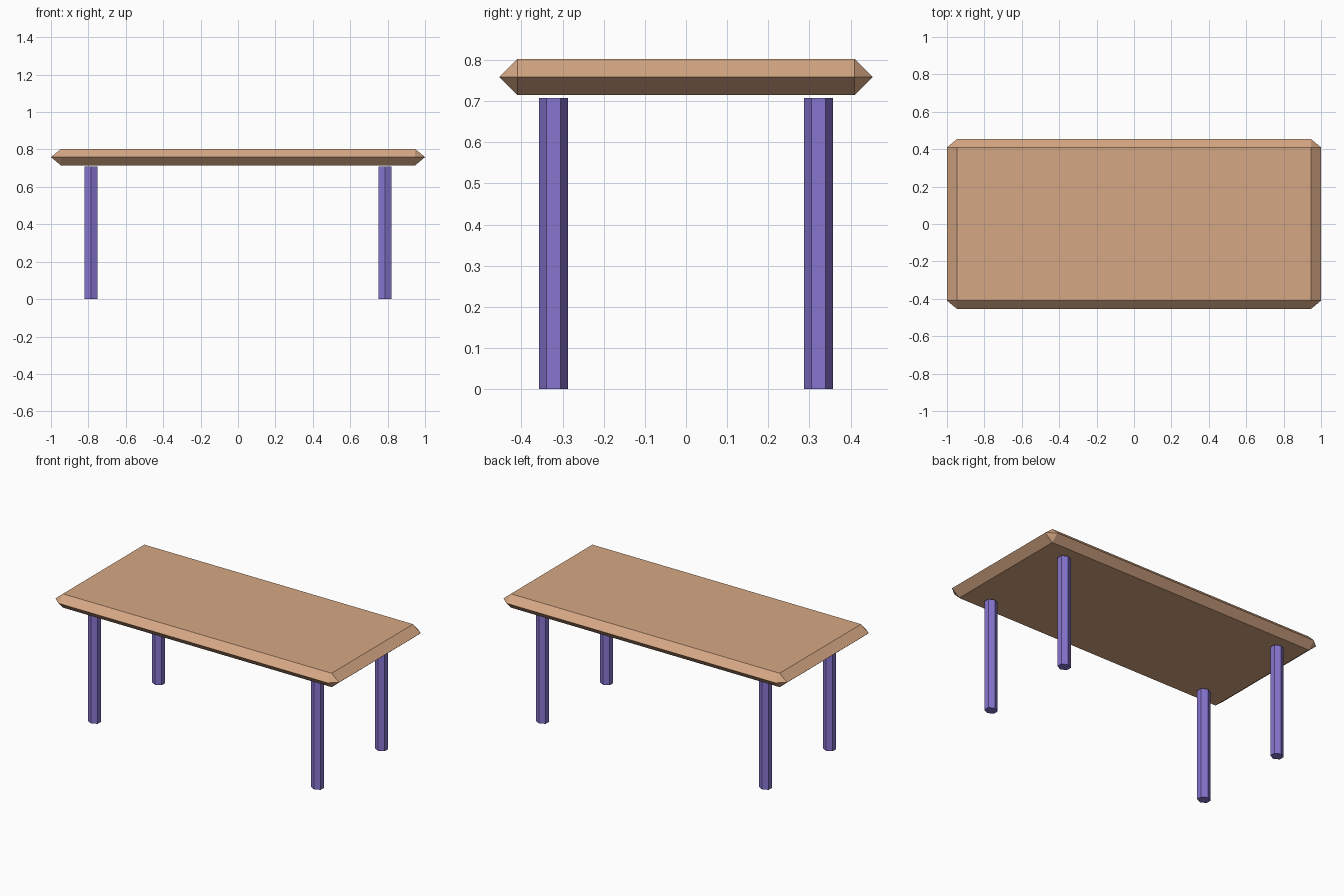
import bpy, bmesh, math
from mathutils import Matrix

if "Cube" in bpy.data.objects:
    bpy.data.objects.remove(bpy.data.objects["Cube"])


def material(name, color):
    m = bpy.data.materials.new(name)
    m.diffuse_color = (*color, 1)
    m.use_nodes = True
    m.node_tree.nodes["Principled BSDF"].inputs["Base Color"].default_value = m.diffuse_color
    return m


def add_object(name, bm, mat):
    bmesh.ops.recalc_face_normals(bm, faces=bm.faces[:])
    mesh = bpy.data.meshes.new(name)
    bm.to_mesh(mesh)
    bm.free()
    mesh.materials.append(mat)
    obj = bpy.data.objects.new(name, mesh)
    bpy.context.collection.objects.link(obj)
    return obj


wood = material("tan wood", (0.67, 0.39, 0.23))
purple = material("purple paint", (0.242, 0.178, 0.631))

# Tabletop: slab whose bevels meet in a knife edge at mid height
X, Y, BX, BY = 1.0, 0.4535, 0.053, 0.0435
Z, HALF = 0.759, 0.044
bm = bmesh.new()
for sx in (-1, 1):
    for sy in (-1, 1):
        for x, y, dz in ((X - BX, Y - BY, HALF), (X - BX, Y - BY, -HALF),
                         (X, Y - BY, 0), (X - BX, Y, 0)):
            bm.verts.new((sx * x, sy * y, Z + dz))
bmesh.ops.convex_hull(bm, input=bm.verts[:])
bmesh.ops.dissolve_limit(bm, angle_limit=0.02, verts=bm.verts[:], edges=bm.edges[:])
add_object("tabletop", bm, wood)

# Legs: six-sided posts with corners facing front and back, slightly wide in x
LEG_H = 0.708
for sx, side in ((-1, "left"), (1, "right")):
    for sy, end in ((-1, "front"), (1, "back")):
        bm = bmesh.new()
        bmesh.ops.create_cone(bm, cap_ends=True, segments=6, radius1=0.035,
                              radius2=0.035, depth=LEG_H)
        # put a corner on +y whatever the primitive's start angle
        v = bm.verts[:][0].co
        turn = Matrix.Rotation(math.pi / 2 - math.atan2(v.y, v.x), 4, 'Z')
        bmesh.ops.transform(bm, matrix=turn, verts=bm.verts[:])
        bmesh.ops.scale(bm, vec=(1.15, 1, 1), verts=bm.verts[:])
        bmesh.ops.translate(bm, vec=(sx * 0.786, sy * 0.322, LEG_H / 2), verts=bm.verts[:])
        add_object(f"{end}_{side}_leg", bm, purple)
